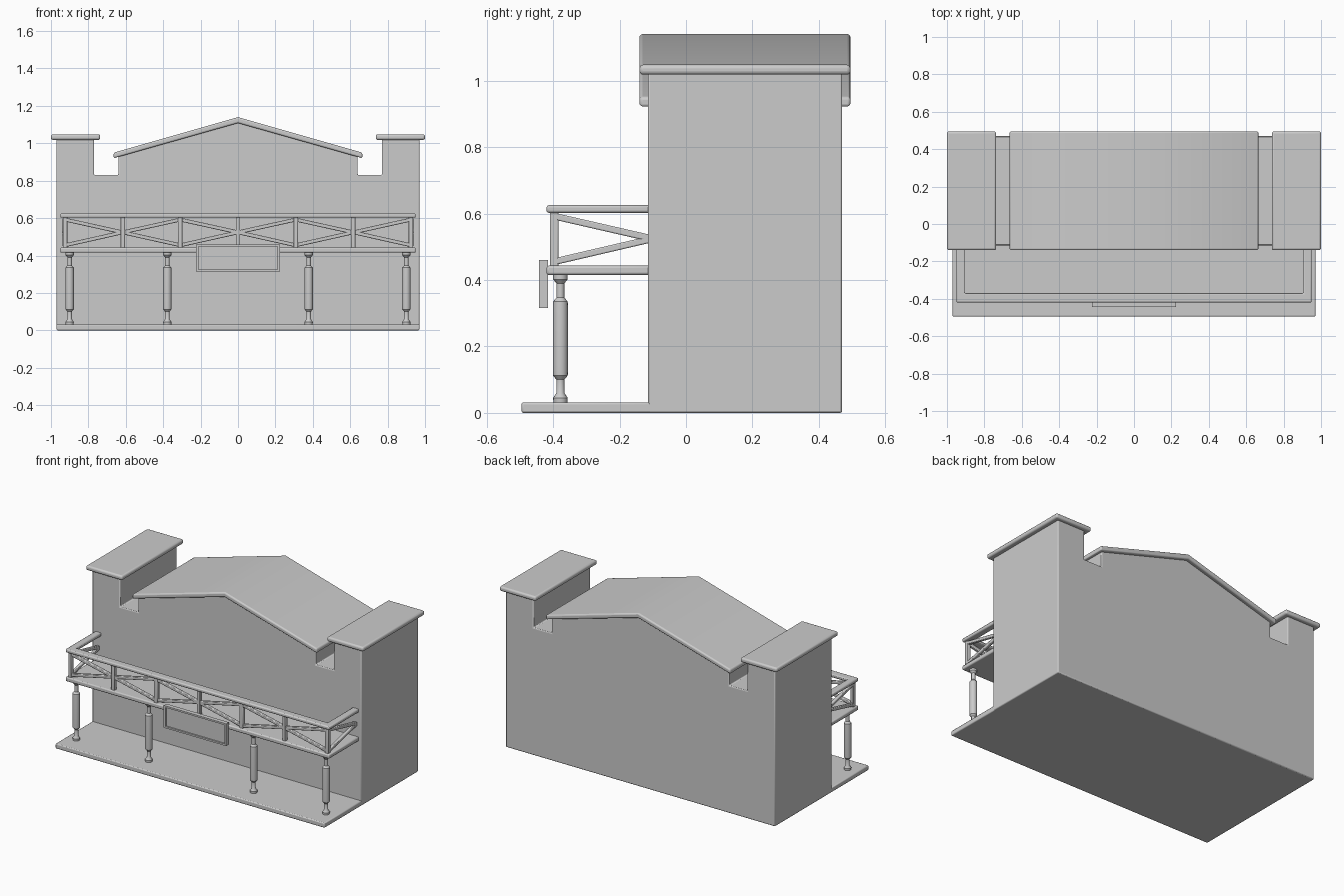
import bpy, bmesh, math
from mathutils import Vector, Matrix

if "Cube" in bpy.data.objects:
    bpy.data.objects.remove(bpy.data.objects["Cube"])


def finish(bm, name, bevel=0.0, segs=2):
    bmesh.ops.recalc_face_normals(bm, faces=bm.faces)
    me = bpy.data.meshes.new(name)
    bm.to_mesh(me)
    bm.free()
    ob = bpy.data.objects.new(name, me)
    bpy.context.collection.objects.link(ob)
    if bevel:
        m = ob.modifiers.new("bevel", 'BEVEL')
        m.width, m.segments, m.limit_method = bevel, segs, 'ANGLE'
        m.angle_limit = math.radians(40)
    bpy.context.view_layer.objects.active = ob
    ob.select_set(True)
    bpy.ops.object.shade_smooth_by_angle(angle=math.radians(35))
    ob.select_set(False)
    return ob


def prism(name, pts, axis, lo, hi, bevel=0.0, segs=2):
    """Extrude a 2D outline: axis 'y' takes (x, z) points, axis 'z' takes (x, y)."""
    bm = bmesh.new()
    put = (lambda a, b, h: (a, h, b)) if axis == 'y' else (lambda a, b, h: (a, b, h))
    face = bm.faces.new([bm.verts.new(put(a, b, lo)) for a, b in pts])
    res = bmesh.ops.extrude_face_region(bm, geom=[face])
    verts = [v for v in res["geom"] if isinstance(v, bmesh.types.BMVert)]
    bmesh.ops.translate(bm, verts=verts, vec=put(0, 0, hi - lo))
    return finish(bm, name, bevel, segs)


def box(name, x0, x1, y0, y1, z0, z1, bevel=0.0, segs=2):
    return prism(name, [(x0, y0), (x1, y0), (x1, y1), (x0, y1)], 'z', z0, z1, bevel, segs)


def beam(name, p, q, w, d):
    """Square bar from p to q, d wide across and w thick in the upright plane."""
    p, q = Vector(p), Vector(q)
    along = (q - p).normalized()
    side = Vector((0, 1, 0)) if abs(q.y - p.y) < 1e-5 else Vector((1, 0, 0))
    up = along.cross(side)
    rot = Matrix((along, side, up)).transposed().to_4x4()
    bm = bmesh.new()
    bmesh.ops.create_cube(bm, size=1, matrix=Matrix.Translation((p + q) / 2) @ rot
                          @ Matrix.Diagonal(((q - p).length, d, w, 1)))
    return finish(bm, name, 0.004)


def lathe(name, profile, x, y, n=16):
    bm = bmesh.new()
    rings = [[bm.verts.new((x + r * math.cos(2 * math.pi * i / n),
                            y + r * math.sin(2 * math.pi * i / n), z)) for i in range(n)]
             for r, z in profile]
    for a, b in zip(rings, rings[1:]):
        for i in range(n):
            bm.faces.new((a[i], a[(i + 1) % n], b[(i + 1) % n], b[i]))
    bm.faces.new(rings[0])
    bm.faces.new(rings[-1])
    return finish(bm, name)


# Main building: towers, notches and gable in one outline
half = [(0.97, 0), (0.97, 1.03), (0.77, 1.03), (0.77, 0.83), (0.64, 0.83), (0.64, 0.94)]
outline = half + [(0, 1.12)] + [(-x, z) for x, z in reversed(half)]
prism("building", outline, 'y', -0.115, 0.47, 0.006)

# Gable roof and tower caps
prism("gable_roof", [(-0.665, 0.92), (-0.665, 0.95), (0, 1.14), (0.665, 0.95),
                     (0.665, 0.92), (0, 1.108)], 'y', -0.14, 0.495, 0.009, 3)
for s, side in ((-1, "left"), (1, "right")):
    x0, x1 = sorted((s * 0.737, s * 1.0))
    box(side + "_tower_cap", x0, x1, -0.14, 0.495, 1.018, 1.048, 0.011, 3)

# Porch floor and balcony floor
box("porch_floor", -0.97, 0.97, -0.495, -0.10, 0, 0.032, 0.006)
box("balcony_floor", -0.95, 0.95, -0.42, -0.10, 0.415, 0.443, 0.007)

# U-shaped top rail
prism("balcony_rail", [(-0.95, -0.10), (-0.95, -0.42), (0.95, -0.42), (0.95, -0.10),
                       (0.905, -0.10), (0.905, -0.37), (-0.905, -0.37), (-0.905, -0.10)],
      'z', 0.602, 0.625, 0.007)

# Turned porch posts
profile = [(0.021, 0.03), (0.022, 0.045), (0.012, 0.06), (0.012, 0.1), (0.022, 0.112),
           (0.023, 0.13), (0.023, 0.315), (0.022, 0.335), (0.012, 0.347), (0.012, 0.39),
           (0.022, 0.402), (0.022, 0.42)]
for x in (-0.9, -0.378, 0.378, 0.9):
    lathe("porch_post", profile, x, -0.378)

# Balcony uprights and alternating braces on the front
step, yb = 0.3083, -0.397
for i in range(7):
    x = (i - 3) * step
    beam("rail_upright", (x, yb, 0.435), (x, yb, 0.61), 0.024, 0.026)
for i in range(6):
    xa, xb = (i - 3) * step, (i - 2) * step
    if i % 2 == 0:
        xa, xb = xb, xa
    for z in (0.455, 0.592):
        beam("front_brace", (xa, yb, 0.524), (xb, yb, z), 0.02, 0.02)

# Side braces meeting at the wall
for s in (-1, 1):
    for z in (0.455, 0.592):
        beam("side_brace", (s * 0.927, -0.10, 0.524), (s * 0.927, yb, z), 0.02, 0.02)

# Hanging sign board with a raised border
box("sign_board", -0.225, 0.225, -0.433, -0.415, 0.315, 0.46)
for s in (-1, 1):
    x0, x1 = sorted((s * 0.212, s * 0.225))
    box("sign_border_side", x0, x1, -0.443, -0.43, 0.315, 0.46)
for z in (0.315, 0.449):
    box("sign_border_bar", -0.212, 0.212, -0.443, -0.43, z, z + 0.011)
